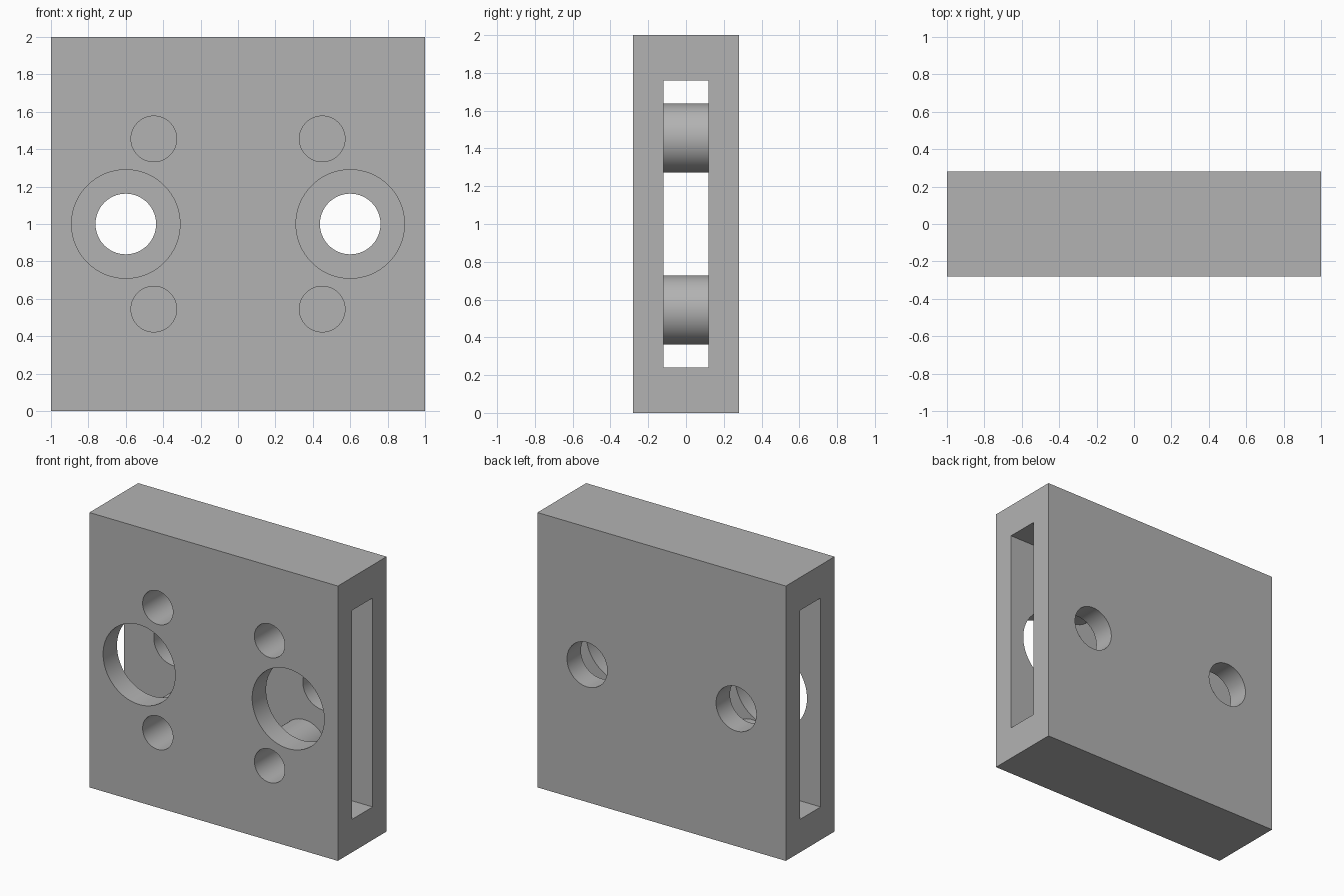
import bpy
import math

default = bpy.data.objects.get("Cube")
if default:
    bpy.data.objects.remove(default, do_unlink=True)

grey = bpy.data.materials.new("plain grey")
grey.use_nodes = True
colour = (0.45, 0.45, 0.45, 1)
grey.diffuse_color = colour
grey.node_tree.nodes["Principled BSDF"].inputs["Base Color"].default_value = colour

FRONT, BACK = -0.28, 0.28
SLOT = 0.12      # half depth of the slot
OVER = 0.05      # overshoot for clean cuts


def box(name, size, z):
    bpy.ops.mesh.primitive_cube_add(size=1, location=(0, 0, z))
    obj = bpy.context.object
    obj.name = name
    obj.scale = size
    bpy.ops.object.transform_apply(location=False, rotation=False, scale=True)
    obj.data.materials.append(grey)
    return obj


def rod(name, x, z, radius, y0, y1):
    bpy.ops.mesh.primitive_cylinder_add(
        vertices=96, radius=radius, depth=y1 - y0,
        location=(x, (y0 + y1) / 2, z), rotation=(math.pi / 2, 0, 0))
    obj = bpy.context.object
    obj.name = name
    obj.data.materials.append(grey)
    return obj


def combine(target, tool, operation):
    mod = target.modifiers.new(operation.lower(), "BOOLEAN")
    mod.operation = operation
    mod.solver = "EXACT"
    mod.object = tool
    bpy.context.view_layer.objects.active = target
    bpy.ops.object.modifier_apply(modifier=mod.name)
    bpy.data.objects.remove(tool, do_unlink=True)


# Solid block with a slot running through it from side to side
block = box("slotted_block", (2, BACK - FRONT, 2), 1)
combine(block, box("slot_cutter", (2.2, 2 * SLOT, 1.52), 1), "DIFFERENCE")

for side in (-1, 1):
    # Pillars bridging the slot, each with a blind hole from the front
    for end in (-1, 1):
        x, z = side * 0.45, 1 + end * 0.455
        combine(block, rod("pillar", x, z, 0.183, -SLOT - OVER, SLOT + OVER), "UNION")
        combine(block, rod("blind_hole", x, z, 0.122, FRONT - OVER, SLOT), "DIFFERENCE")
    # Wide opening in the front wall, narrow one in the back wall
    x = side * 0.6
    combine(block, rod("front_opening", x, 1, 0.29, FRONT - OVER, 0), "DIFFERENCE")
    combine(block, rod("back_opening", x, 1, 0.162, -OVER, BACK + OVER), "DIFFERENCE")

# Smooth bores with sharp rims
bpy.ops.object.select_all(action="DESELECT")
block.select_set(True)
bpy.context.view_layer.objects.active = block
bpy.ops.object.shade_smooth_by_angle(angle=math.radians(30))
